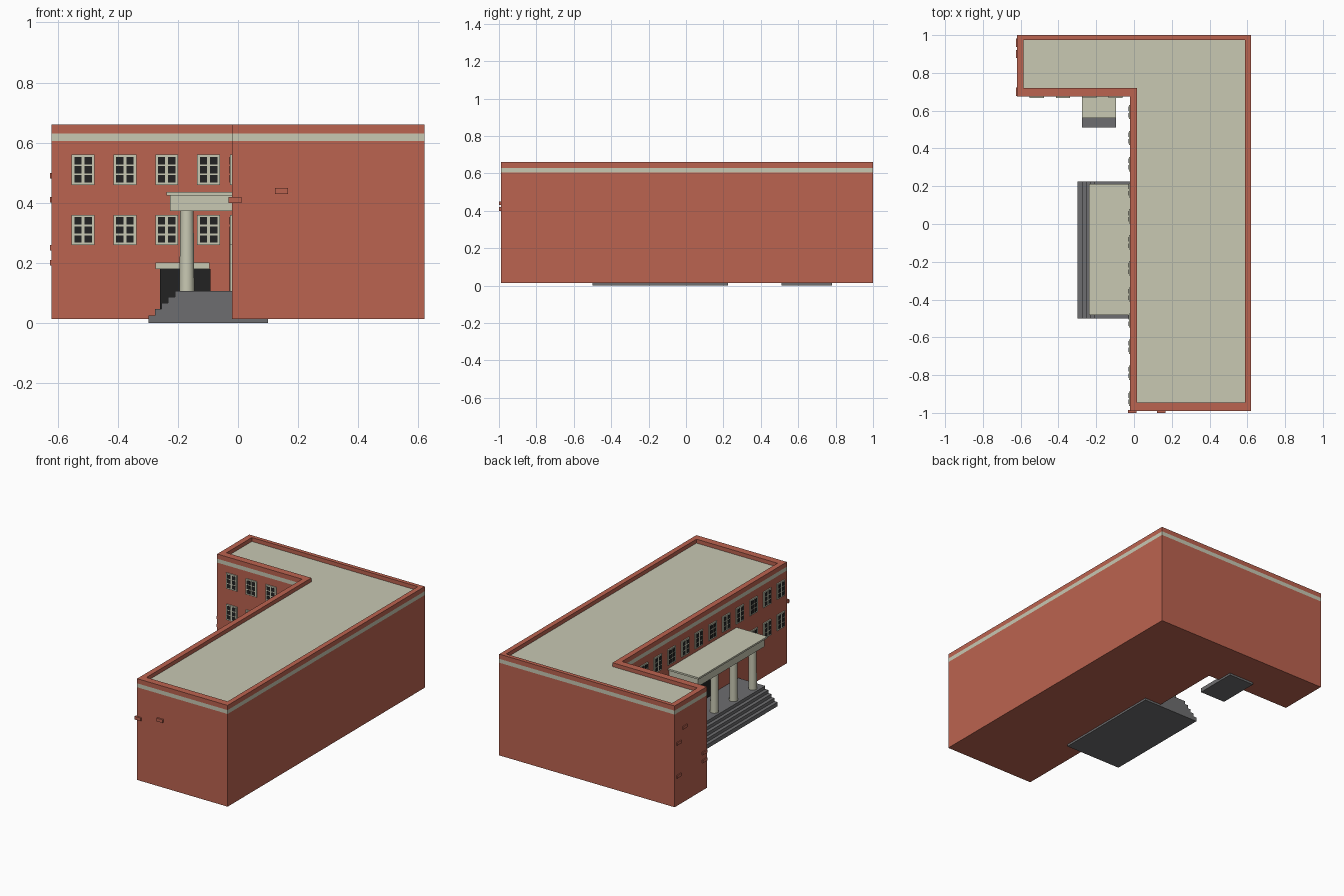
import bpy
import bmesh
from mathutils import Matrix, Vector

cube = bpy.data.objects.get("Cube")
if cube:
    bpy.data.objects.remove(cube, do_unlink=True)


def material(name, rgb):
    m = bpy.data.materials.new(name)
    m.use_nodes = True
    m.diffuse_color = (*rgb, 1)
    m.node_tree.nodes["Principled BSDF"].inputs["Base Color"].default_value = (*rgb, 1)
    return m


BRICK = material("red brick", (0.50, 0.125, 0.08))
CREAM = material("cream stone", (0.58, 0.58, 0.45))
GREY = material("grey concrete", (0.155, 0.155, 0.16))
DARK = material("dark glass", (0.016, 0.016, 0.016))


def finish(name, bm, *mats):
    bmesh.ops.recalc_face_normals(bm, faces=bm.faces)
    mesh = bpy.data.meshes.new(name)
    bm.to_mesh(mesh)
    bm.free()
    for m in mats:
        mesh.materials.append(m)
    ob = bpy.data.objects.new(name, mesh)
    bpy.context.collection.objects.link(ob)
    return ob


def add_box(bm, lo, hi, mat=0):
    lo, hi = Vector(lo), Vector(hi)
    size = Matrix.Diagonal((*(hi - lo), 1))
    made = bmesh.ops.create_cube(bm, size=1, matrix=Matrix.Translation((lo + hi) / 2) @ size)
    for f in {f for v in made["verts"] for f in v.link_faces}:
        f.material_index = mat


def box(name, lo, hi, mat):
    bm = bmesh.new()
    add_box(bm, lo, hi)
    return finish(name, bm, mat)


# L-shaped building: stacked rings, with a stone band and a sunken roof
WEST, WING_Y = -0.02, 0.675


def l_shape(x0, x1, x2, y0, y1, y2):
    return [(x1, y0), (x2, y0), (x2, y2), (x0, y2), (x0, y1), (x1, y1)]


outer = l_shape(-0.62, WEST, 0.62, -0.99, WING_Y, 1.0)
inner = l_shape(-0.585, 0.015, 0.588, -0.945, 0.72, 0.975)
stages = [(outer, 0.013, 0), (outer, 0.605, 0), (outer, 0.63, 1),
          (outer, 0.66, 0), (inner, 0.66, 0), (inner, 0.635, 0)]
bm = bmesh.new()
rings = [[bm.verts.new((x, y, z)) for x, y in pts] for pts, z, _ in stages]
for i in range(1, len(rings)):
    a, b = rings[i - 1], rings[i]
    for j in range(len(a)):
        k = (j + 1) % len(a)
        bm.faces.new((a[j], a[k], b[k], b[j])).material_index = stages[i][2]
bm.faces.new(rings[0])
bm.faces.new(rings[-1]).material_index = 1
finish("building", bm, BRICK, CREAM)


# Windows: stone plate with two by three dark panes
def add_window(bm, x, y, z, west):
    def plate(u, w, h, dz, depth, mat):
        if west:
            add_box(bm, (x - depth, y + u - w, z + dz - h), (x, y + u + w, z + dz + h), mat)
        else:
            add_box(bm, (x + u - w, y - depth, z + dz - h), (x + u + w, y, z + dz + h), mat)

    plate(0, 0.038, 0.05, 0, 0.007, 0)
    for u in (-0.017, 0.017):
        for dz in (-0.03, 0, 0.03):
            plate(u, 0.012, 0.012, dz, 0.0085, 1)


bm = bmesh.new()
for z in (0.31, 0.51):
    for i in range(4):
        add_window(bm, -0.515 + 0.139 * i, WING_Y, z, False)
    for i in range(12):
        if z > 0.4 or i not in (5, 6):
            add_window(bm, WEST, -0.925 + 0.138 * i, z, True)
finish("windows", bm, CREAM, DARK)

# Porch steps: slabs shrinking upward on the open side
bm = bmesh.new()
add_box(bm, (-0.298, -0.5, 0), (0.1, 0.225, 0.013))
for i in range(5):
    add_box(bm, (-0.298 + 0.022 * i, -0.5, 0.013 if i == 0 else 0.006 + 0.02 * i),
            (WEST, 0.225, 0.026 + 0.02 * i))
finish("porch_steps", bm, GREY)

# Porch columns
for i in range(4):
    bm = bmesh.new()
    place = Matrix.Translation((-0.17, -0.43 + 0.193 * i, 0.24))
    bmesh.ops.create_cone(bm, cap_ends=True, segments=24, radius1=0.025, radius2=0.022,
                          depth=0.27, matrix=place)
    column = finish(f"porch_column_{i + 1}", bm, CREAM)
    bpy.ops.object.select_all(action="DESELECT")
    column.select_set(True)
    bpy.context.view_layer.objects.active = column
    bpy.ops.object.shade_smooth_by_angle()

# Porch roof and main door
box("porch_beam", (-0.226, -0.472, 0.373), (WEST, 0.2, 0.425), CREAM)
box("porch_roof", (-0.237, -0.483, 0.425), (WEST, 0.211, 0.436), CREAM)
box("main_door_frame", (WEST - 0.007, -0.245, 0.106), (WEST, -0.035, 0.32), CREAM)
box("main_door", (WEST - 0.009, -0.23, 0.106), (WEST, -0.05, 0.305), DARK)

# Side entrance in the wing
box("side_step", (-0.275, 0.51, 0), (-0.095, 0.78, 0.026), GREY)
box("side_door", (-0.26, WING_Y - 0.008, 0.026), (-0.092, WING_Y, 0.18), DARK)
box("side_canopy", (-0.275, 0.56, 0.18), (-0.095, WING_Y, 0.201), CREAM)

# Projecting bricks on the end walls
bm = bmesh.new()
for x, z in ((0.145, 0.44), (-0.01, 0.41)):
    add_box(bm, (x - 0.022, -1.0, z - 0.01), (x + 0.022, -0.985, z + 0.01))
for y, z in ((0.96, 0.41), (0.9, 0.49), (0.96, 0.2), (0.7, 0.25), (0.7, 0.2)):
    add_box(bm, (-0.626, y - 0.022, z - 0.009), (-0.61, y + 0.022, z + 0.009))
finish("projecting_bricks", bm, BRICK)
